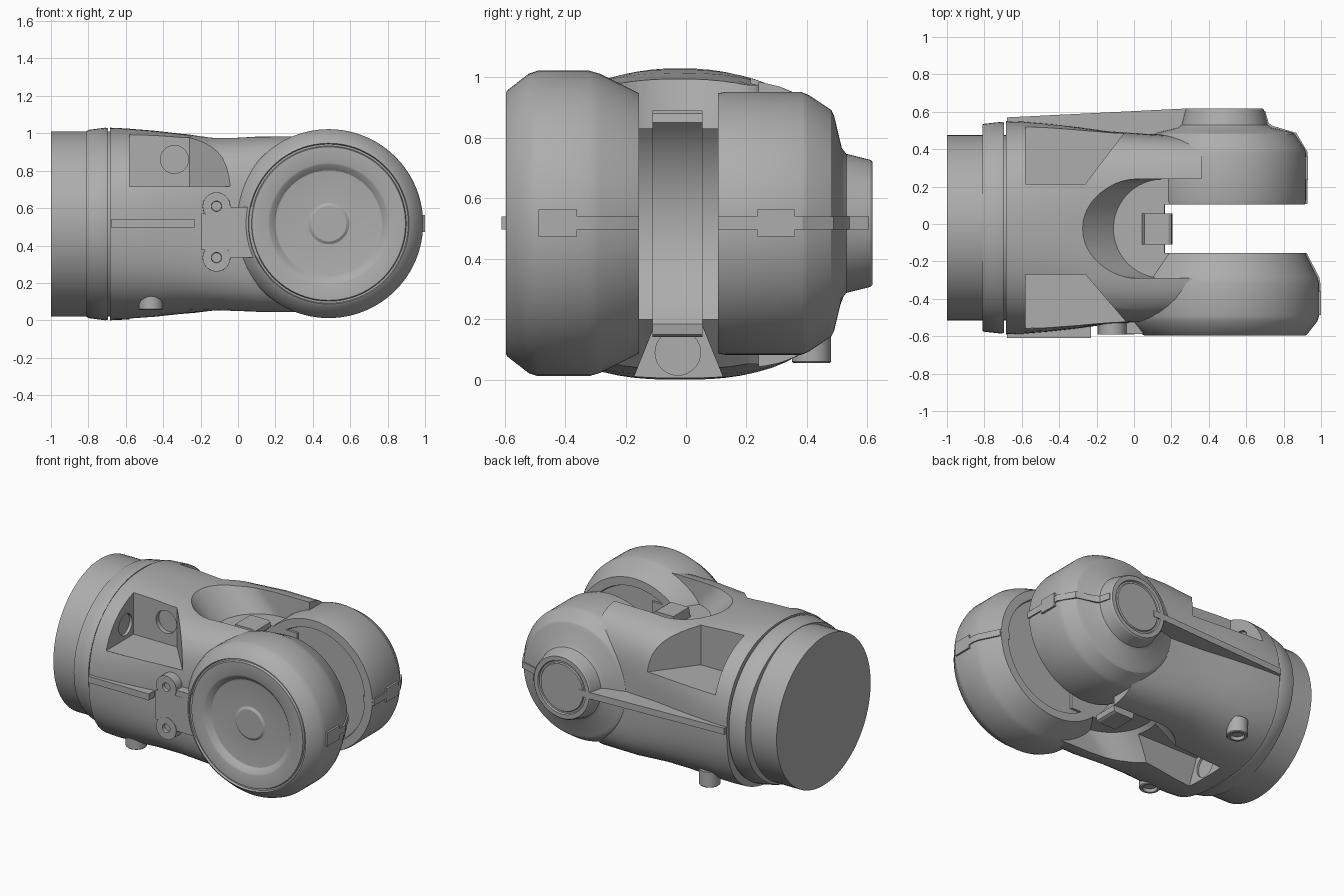
import bpy, bmesh, math
from mathutils import Vector

if "Cube" in bpy.data.objects:
    bpy.data.objects.remove(bpy.data.objects["Cube"], do_unlink=True)

GREY = (0.42, 0.42, 0.42, 1)
grey = bpy.data.materials.new("plain_grey")
grey.use_nodes = True
grey.diffuse_color = GREY
grey.node_tree.nodes["Principled BSDF"].inputs["Base Color"].default_value = GREY

AXIS = Vector((0.485, 0, 0.517))     # pivot of the two fork arms
TUBE = Vector((0, -0.02, 0.515))     # centre line of the housing


def place(axis, p, u, v):
    return {"x": Vector((p, u, v)), "y": Vector((u, p, v)), "z": Vector((u, v, p))}[axis]


def finish(name, bm):
    bmesh.ops.recalc_face_normals(bm, faces=bm.faces)
    mesh = bpy.data.meshes.new(name)
    bm.to_mesh(mesh)
    bm.free()
    mesh.materials.append(grey)
    ob = bpy.data.objects.new(name, mesh)
    bpy.context.collection.objects.link(ob)
    return ob


def loft(name, axis, centre, sections, n=72, belly=0.0):
    """Sections (position, radius_u, radius_v, squareness); belly squares the lower half more."""
    bm = bmesh.new()
    rings = []
    for p, ru, rv, sq in sections:
        ring = []
        for i in range(n):
            c, s = math.cos(math.tau * i / n), math.sin(math.tau * i / n)
            e = sq + belly if s < 0 else sq
            k = (abs(c) ** e + abs(s) ** e) ** (-1 / e)
            ring.append(bm.verts.new(centre + place(axis, p, ru * k * c, rv * k * s)))
        rings.append(ring)
    for a, b in zip(rings, rings[1:]):
        for i in range(n):
            j = (i + 1) % n
            bm.faces.new((a[i], a[j], b[j], b[i]))
    bm.faces.new(rings[0])
    bm.faces.new(rings[-1])
    return finish(name, bm)


def lathe(name, axis, centre, profile, n=72):
    return loft(name, axis, centre, [(p, r, r, 2) for r, p in profile], n)


def prism(name, axis, points, lo, hi, shift=0.0):
    """Outline extruded from lo to hi; the hi end may be sheared along u."""
    bm = bmesh.new()
    a = [bm.verts.new(place(axis, lo, u, v)) for u, v in points]
    b = [bm.verts.new(place(axis, hi, u + shift, v)) for u, v in points]
    bm.faces.new(a)
    bm.faces.new(b)
    for i in range(len(a)):
        j = (i + 1) % len(a)
        bm.faces.new((a[i], a[j], b[j], b[i]))
    return finish(name, bm)


def box(name, x, y, z):
    return prism(name, "z", [(x[0], y[0]), (x[1], y[0]), (x[1], y[1]), (x[0], y[1])], *z)


def cut(target, cutter):
    cutter.hide_render = True
    mod = target.modifiers.new("cut", "BOOLEAN")
    mod.operation = "DIFFERENCE"
    mod.solver = "EXACT"
    mod.object = cutter
    bpy.ops.object.select_all(action="DESELECT")
    bpy.context.view_layer.objects.active = target
    target.select_set(True)
    bpy.ops.object.modifier_apply(modifier=mod.name)
    bpy.data.objects.remove(cutter, do_unlink=True)


# Tube end and collar
lathe("tube_end", "x", TUBE, [(0.495, -1.0), (0.495, -0.6)])
loft("collar", "x", TUBE, [(-0.81, 0.552, 0.497, 2), (-0.8, 0.556, 0.503, 2),
                           (-0.71, 0.566, 0.515, 2.1), (-0.695, 0.562, 0.511, 2.1)])

# Main housing, growing squarer towards the fork
body = loft("housing", "x", TUBE, [
    (-0.685, 0.57, 0.515, 2.2), (-0.6, 0.568, 0.511, 2.35), (-0.45, 0.555, 0.499, 2.6),
    (-0.3, 0.538, 0.482, 2.9), (-0.13, 0.515, 0.467, 3.6), (0.1, 0.5, 0.475, 4.2),
    (0.36, 0.488, 0.478, 4.2)], belly=0.4)

# Fork slot with a concave web
cut(body, lathe("slot_cutter", "y", AXIS, [(0.45, -0.155), (0.45, 0.105)]))

# Scoops above and below the web
half = [math.pi * (0.5 + i / 24) for i in range(25)]
outline = [(0.155 + 0.265 * math.cos(t), -0.025 + 0.265 * math.sin(t)) for t in half]
outline += [(0.8, -0.29), (0.8, 0.24)]
for name, lo, hi in (("upper_scoop", 0.83, 1.1), ("lower_scoop", 0.2, -0.07)):
    cut(body, prism(name, "z", outline, lo, hi, -0.27))

# Tapered channel underneath with a bolt opening at its end
cut(body, prism("channel_cutter", "x", [(-0.105, 0.175), (0.055, 0.175), (0.15, -0.06),
                                        (-0.2, -0.06)], -0.58, 0.3))
cut(body, lathe("channel_hole", "x", Vector((-0.58, -0.027, 0.09)),
                [(0.075, -0.015), (0.075, 0.02)], 32))

# Bolt pockets with round openings, front and back
for side, wall in ((-1, -0.27), (1, 0.215)):
    far = 0.7 * side
    cut(body, prism("pocket_cutter", "z", [(-0.58, wall), (-0.26, wall), (0.11, far),
                                           (-0.58, far)], 0.715, 1.1))
    cut(body, lathe("end_hole", "x", Vector((-0.58, wall + side * 0.085, 0.81)),
                    [(0.07, -0.03), (0.07, 0.03)], 32))
    # Drain peg underneath
    lathe("lower_peg", "z", Vector((-0.465, side * 0.41 + 0.005, 0)),
          [(0.04, 0.075), (0.045, 0.055), (0.06, 0.055), (0.065, 0.06), (0.065, 0.16)], 32)
cut(body, lathe("side_hole", "y", Vector((-0.34, -0.27, 0.86)),
                [(0.075, -0.03), (0.075, 0.03)], 32))

# Front arm with stepped cover
lathe("front_arm", "y", AXIS, [
    (0.02, -0.17), (0.37, -0.17), (0.375, -0.155), (0.43, -0.155), (0.495, -0.285),
    (0.505, -0.32), (0.505, -0.49), (0.495, -0.52), (0.44, -0.591), (0.43, -0.596),
    (0.425, -0.582), (0.415, -0.582), (0.41, -0.596), (0.325, -0.596), (0.315, -0.592),
    (0.285, -0.564), (0.275, -0.562), (0.11, -0.562), (0.095, -0.572), (0.02, -0.572)], 96)

# Back arm with tapered boss
lathe("back_arm", "y", AXIS, [
    (0.02, 0.12), (0.37, 0.12), (0.375, 0.105), (0.43, 0.105), (0.435, 0.13), (0.435, 0.38),
    (0.425, 0.405), (0.375, 0.48), (0.355, 0.49), (0.25, 0.515), (0.23, 0.53), (0.21, 0.61),
    (0.203, 0.617), (0.175, 0.617), (0.17, 0.607), (0.16, 0.607), (0.155, 0.614),
    (0.02, 0.614)], 96)

# Raised strap over the web, hollowed along the slot
arc = [math.radians(130 + 100 * i / 24) for i in range(25)]
strap = [(AXIS.x + 0.435 * math.cos(t), AXIS.z + 0.435 * math.sin(t)) for t in arc]
strap += [(0.2, 0.15), (0.185, 0.142), (0.055, 0.142), (0.04, 0.22),
          (0.04, 0.81), (0.055, 0.89), (0.185, 0.89), (0.2, 0.88)]
prism("web_strap", "y", strap, -0.11, 0.055)

# Seam ribs and clasps
z_rib = (0.497, 0.54)
box("front_rib", (-0.68, -0.23), (-0.61, -0.45), z_rib)
prism("back_rib", "z", [(-0.68, 0.45), (-0.68, 0.57), (0.27, 0.617), (0.36, 0.617),
                        (0.36, 0.45)], *z_rib)
prism("front_arm_seam", "z", [(0.85, -0.156), (0.924, -0.156), (0.99, -0.285),
                              (0.997, -0.32), (0.997, -0.37), (0.85, -0.37)], *z_rib)
prism("back_arm_seam", "z", [(0.85, 0.106), (0.928, 0.106), (0.928, 0.385), (0.868, 0.487),
                             (0.74, 0.525), (0.72, 0.54), (0.702, 0.605), (0.65, 0.605),
                             (0.65, 0.45)], *z_rib)
z_clasp = (0.473, 0.563)
box("front_clasp", (0.9, 1.0), (-0.487, -0.36), z_clasp)
box("back_clasp", (0.85, 0.931), (0.235, 0.36), z_clasp)

# Hinge plate with screw ears
box("hinge_plate", (-0.195, 0.0), (-0.59, -0.45), (0.375, 0.57))
box("hinge_neck", (-0.05, 0.12), (-0.588, -0.45), (0.335, 0.607))
for z in (0.335, 0.61):
    lathe("screw_ear", "y", Vector((-0.115, 0, z)),
          [(0.01, -0.57), (0.026, -0.57), (0.028, -0.592), (0.074, -0.592), (0.075, -0.45)], 32)

# Smooth shading with crisp edges
bpy.ops.object.select_all(action="DESELECT")
for ob in bpy.context.scene.objects:
    if ob.type == "MESH":
        ob.select_set(True)
        bpy.context.view_layer.objects.active = ob
bpy.ops.object.shade_smooth_by_angle(angle=math.radians(28))
